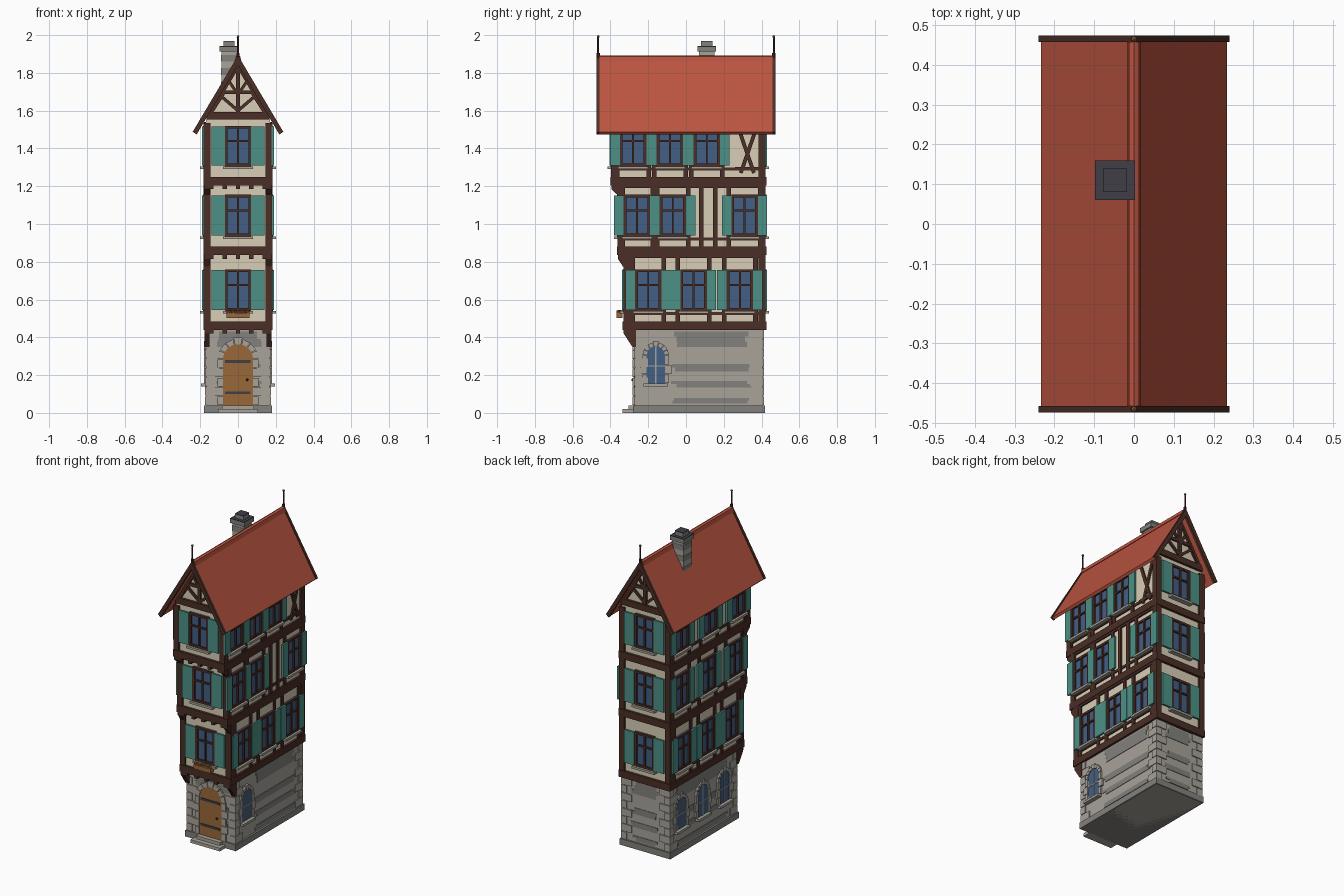
import bpy, bmesh, math, random
from mathutils import Matrix, Vector

if "Cube" in bpy.data.objects:
    bpy.data.objects.remove(bpy.data.objects["Cube"])
random.seed(4)

PALETTE = {"plaster": (216, 206, 182), "timber": (74, 46, 38), "shutter_teal": (76, 145, 134),
           "glass_blue": (66, 94, 132), "wood": (152, 104, 58), "stone_light": (168, 163, 154),
           "stone_dark": (130, 129, 124), "roof_tile": (186, 84, 64), "slate": (62, 62, 70),
           "leaf_green": (74, 112, 58)}
MATS = {}
for key, rgb in PALETTE.items():
    m = bpy.data.materials.new(key)
    m.diffuse_color = [((c / 255 + 0.055) / 1.055) ** 2.4 for c in rgb] + [1]
    m.use_nodes = True
    m.node_tree.nodes["Principled BSDF"].inputs["Base Color"].default_value = m.diffuse_color
    MATS[key] = m


def facade(side, plane):
    """Matrix turning (along wall, outwards, up) into world space."""
    u, out = {"front": ((1, 0), (0, -1)), "back": ((1, 0), (0, 1)),
              "right": ((0, 1), (1, 0)), "left": ((0, 1), (-1, 0))}[side]
    return Matrix(((u[0], out[0], 0, abs(out[0]) * plane), (u[1], out[1], 0, abs(out[1]) * plane),
                   (0, 0, 1, 0), (0, 0, 0, 1)))


class Part:
    """One named object of one colour, collected from prisms on any facade."""
    def __init__(self, name, mat):
        self.name, self.mat, self.bm = name, mat, bmesh.new()

    def prism(self, pts, d0, d1, M=Matrix()):
        a = [self.bm.verts.new(M @ Vector((u, d0, z))) for u, z in pts]
        b = [self.bm.verts.new(M @ Vector((u, d1, z))) for u, z in pts]
        n = len(pts)
        self.bm.faces.new(a)
        self.bm.faces.new(b[::-1])
        for i in range(n):
            self.bm.faces.new((a[i], b[i], b[(i + 1) % n], a[(i + 1) % n]))

    def box(self, u0, u1, z0, z1, d0, d1, M=Matrix()):
        self.prism([(u0, z0), (u1, z0), (u1, z1), (u0, z1)], d0, d1, M)

    def bar(self, p, q, w, d0, d1, M=Matrix()):
        p, q = Vector(p), Vector(q)
        t = (q - p).normalized() * w / 2
        s = Vector((-t.y, t.x))
        self.prism([p - s, q - s, q + s, p + s], d0, d1, M)

    def ball(self, loc, r):
        bmesh.ops.create_icosphere(self.bm, subdivisions=1, radius=r, matrix=Matrix.Translation(loc))

    def done(self):
        bmesh.ops.recalc_face_normals(self.bm, faces=self.bm.faces)
        me = bpy.data.meshes.new(self.name)
        self.bm.to_mesh(me)
        self.bm.free()
        me.materials.append(MATS[self.mat])
        ob = bpy.data.objects.new(self.name, me)
        bpy.context.collection.objects.link(ob)
        return ob


def arch(u, z0, zs, r, n=10):
    return [(u - r, z0), (u + r, z0)] + [(u + r * math.cos(math.pi * i / n), zs + r * math.sin(math.pi * i / n))
                                         for i in range(n + 1)]


P = {n: Part(n, m) for n, m in {
    "stone_base": "stone_light", "quoins": "stone_light", "stone_courses": "stone_dark", "plinth": "stone_dark",
    "steps": "stone_light", "arch_surrounds": "stone_light", "arched_glass": "glass_blue",
    "door": "wood", "door_iron": "slate", "plaster_walls": "plaster", "timber_frame": "timber",
    "jetty_brackets": "timber", "window_glass": "glass_blue", "window_frames": "timber", "window_sills": "stone_light",
    "shutters": "shutter_teal", "flower_box": "wood", "flower_leaves": "leaf_green", "flowers": "roof_tile",
    "roof": "roof_tile", "bargeboards": "timber", "finials": "timber", "finial_balls": "wood",
    "chimney": "stone_light", "chimney_bands": "stone_dark", "chimney_cap": "stone_dark",
    "chimney_cap_tops": "slate"}.items()}

# Stone ground floor, plinth and steps
P["stone_base"].box(-.168, .168, 0, .44, -.27, .406)
P["plinth"].box(-.18, .18, 0, .04, -.28, .418)
P["steps"].box(-.105, .105, 0, .02, -.335, -.27)
P["steps"].box(-.085, .085, 0, .04, -.305, -.27)
for i in range(8):  # corner stones, long and short in turn
    z0, z1 = .042 + i * .05, .088 + i * .05
    a, b = (.075, .04) if i % 2 else (.04, .075)
    for s in (-1, 1):
        for y, e in ((-.276, 1), (.413, -1)):
            x0, x1 = sorted((s * .175, s * (.175 - a)))
            y0, y1 = sorted((y, y + e * b))
            P["quoins"].box(x0, x1, z0, z1, y0, y1)

WALLS = {"front": (-.27, -.12, .12), "back": (.406, -.1, .1), "right": (.168, -.19, .34), "left": (-.168, -.19, .34)}
for side, (plane, u0, u1) in WALLS.items():  # darker courses with ragged ends
    M = facade(side, plane)
    for z0, z1 in ((.35, .43), (.22, .26), (.135, .17), (.05, .08)):
        rows = 3 if z1 - z0 > .06 else 2
        for k in range(rows):
            h = (z1 - z0) / rows
            lo = u0 + random.uniform(0, .035) + (.11 if side == "right" else 0)
            P["stone_courses"].box(lo, u1 - random.uniform(-.01, .035), z0 + k * h, z0 + k * h + h, -.005, .003, M)


def surround(M, u, z0, zs, r, w):
    S = P["arch_surrounds"]
    for i in range(7):  # voussoirs
        a0, a1 = math.pi * (i + .04) / 7, math.pi * (i + .96) / 7
        rr = r + w + (.008 if i == 3 else 0)
        S.prism([(u + q * math.cos(a), zs + q * math.sin(a)) for q, a in ((r, a0), (rr, a0), (rr, a1), (r, a1))],
                -.005, .012, M)
    n = max(2, round((zs - z0) / .05))
    for i in range(n):  # jamb stones
        h, ww = (zs - z0) / n, w + (.014 if i % 2 else 0)
        for s in (-1, 1):
            a, b = sorted((u + s * r, u + s * (r + ww)))
            S.box(a, b, z0 + i * h + .002, z0 + i * h + h - .002, -.005, .012, M)


for side, us in (("right", (-.16,)), ("left", (-.14, .08, .30))):
    M = facade(side, WALLS[side][0])
    for u in us:
        P["arched_glass"].prism(arch(u, .155, .305, .048), -.005, .006, M)
        surround(M, u, .155, .305, .048, .022)
        P["arch_surrounds"].box(u - .003, u + .003, .155, .35, 0, .009, M)
        P["arch_surrounds"].box(u - .048, u + .048, .245, .251, 0, .009, M)
        P["window_sills"].box(u - .065, u + .065, .14, .155, 0, .027, M)

# Arched door with iron straps and knob
M = facade("front", -.27)
P["door"].prism(arch(0, .04, .285, .08, 14), -.005, .007, M)
surround(M, 0, .04, .285, .08, .028)
for z in (.1, .265):
    P["door_iron"].box(-.07, .065, z, z + .014, 0, .011, M)
P["door_iron"].ball((.048, -.283, .175), .008)


def window(M, u, z0, z1, sw):
    h = z1 - z0
    P["window_glass"].box(u - .065, u + .065, z0, z1, -.005, .006, M)
    F = P["window_frames"]
    for a, b in ((-.07, -.055), (-.005, .005), (.055, .07)):
        F.box(u + a, u + b, z0, z1, 0, .016, M)
    for a, b in ((z0, z0 + .014), (z0 + h * .6, z0 + h * .6 + .01), (z1 - .014, z1)):
        F.box(u - .07, u + .07, a, b, 0, .0155, M)
    P["window_sills"].box(u - .08, u + .08, z0 - .014, z0, 0, .03, M)
    for s in (-1, 1):
        a, b = sorted((u + s * .07, u + s * (.07 + sw)))
        P["shutters"].box(a, b, z0 + .004, z1 - .004, .008, .02, M)


# Three timber-framed storeys, each stepping forward
FLOORS = [(.44, .835, -.32, .54, .76, (-.20, .04, .285), (-.20, .04, .285)),
          (.835, 1.205, -.35, .935, 1.155, (-.26, -.07, .31), (-.24, .03, .30)),
          (1.205, 1.56, -.385, 1.305, 1.52, (-.28, -.085, .11), (-.27, .015, .30))]
T = P["timber_frame"]
BACK = .41
for k, (z0, z1, yf, w0, w1, right, left) in enumerate(FLOORS):
    P["plaster_walls"].box(-.17, .17, z0, z1, yf, BACK)
    T.box(-.183, .183, z0, z0 + .045, yf - .016, BACK + .016)      # sill beam all round
    for s in (-1, 1):
        for a, b in ((yf - .012, yf + .026), (BACK - .026, BACK + .012)):
            x0, x1 = sorted((s * .145, s * .182))
            T.box(x0, x1, z0, min(z1, 1.535), a, b)                # corner posts
    for side, plane in (("front", yf), ("back", BACK)):
        window(facade(side, plane), 0, w0, w1, .07)
    for side, us in (("right", right), ("left", left)):
        M = facade(side, .17 if side == "right" else -.17)
        T.box(yf, BACK, w0 - .022, w0 - .006, -.005, .007, M)      # rail under windows
        T.box(yf, BACK, min(z1, 1.54) - .014, min(z1, 1.54), -.005, .009, M)
        for u in us:
            window(M, u, w0, w1, .05)
            for s in (-1, 1):
                T.bar((u + s * .083, z0), (u + s * .083, min(z1, 1.54)), .024, -.005, .008, M)
    # joist ends and corner brackets under the overhang
    back_y = (-.27, -.32, -.35)[k]
    for i in range(5):
        x = (i - 2) * .07
        P["jetty_brackets"].box(x - .011, x + .011, z0 - .02, z0 + .002, yf - .01, back_y + .01)
    for s in (-1, 1):
        M = facade("right", s * .165)
        h = (.09, .06, .05)[k]
        P["jetty_brackets"].prism([(back_y + .005, z0 - h), (back_y + .005, z0), (yf - .01, z0),
                                   (yf - .01, z0 - .02), (back_y - .014, z0 - h)], -.013, .013, M)

# Blank bays on the right: twin posts in the middle storey, crossed braces at the top
M = facade("right", .17)
for u in (.08, .155):
    T.box(u - .012, u + .012, .88, 1.2, -.005, .01, M)
for a, b in (((.27, 1.53), (.36, 1.27)), ((.38, 1.53), (.29, 1.27))):
    T.bar(a, b, .02, -.005, .009, M)
T.box(.26, .39, 1.285, 1.303, -.005, .009, M)

# Gables with king post, collar and braces
P["plaster_walls"].prism([(-.168, 1.55), (.168, 1.55), (0, 1.85)], -.385, BACK)
for side, plane in (("front", -.385), ("back", BACK)):
    M = facade(side, plane)
    T.box(-.165, .165, 1.553, 1.593, -.005, .015, M)
    T.box(-.011, .011, 1.59, 1.85, -.005, .012, M)
    T.box(-.095, .095, 1.687, 1.707, -.005, .011, M)
    for s in (-1, 1):
        T.bar((0, 1.60), (s * .105, 1.69), .017, -.005, .010, M)
        T.bar((s * .14, 1.59), (s * .075, 1.69), .014, -.005, .009, M)
        T.bar((s * .01, 1.70), (s * .05, 1.76), .016, -.005, .010, M)
        T.bar((s * .165, 1.56), (0, 1.842), .022, -.005, .013, M)

# Roof, ridge cap, bargeboards and finials
for s in (-1, 1):
    P["roof"].prism([(0, 1.885), (s * .234, 1.487), (s * .222, 1.475), (0, 1.85)], -.462, .462)
    for y in (-.465, .465):
        P["bargeboards"].prism([(0, 1.892), (s * .24, 1.488), (s * .219, 1.474), (0, 1.842)], y - .008, y + .008)
P["roof"].prism([(-.018, 1.862), (-.012, 1.887), (0, 1.893), (.012, 1.887), (.018, 1.862)], -.457, .457)
for y in (-.465, .465):
    for r, a, b in ((.005, 1.87, 1.99), (.009, 1.88, 1.905)):
        bmesh.ops.create_cone(P["finials"].bm, cap_ends=True, segments=8, radius1=r, radius2=r, depth=b - a,
                              matrix=Matrix.Translation((0, y, (a + b) / 2)))
    P["finial_balls"].ball((0, y, 1.992), .008)

# Chimney with banded shaft and slate-topped cap
P["chimney"].box(-.088, -.008, 1.65, 1.915, .07, .15)
for z in (1.72, 1.79, 1.86):
    P["chimney_bands"].box(-.09, -.006, z, z + .035, .068, .152)
P["chimney_cap"].box(-.098, .003, 1.912, 1.938, .06, .16)
P["chimney_cap"].box(-.078, -.018, 1.938, 1.966, .08, .14)
P["chimney_cap_tops"].box(-.098, .003, 1.938, 1.942, .06, .16)
P["chimney_cap_tops"].box(-.078, -.018, 1.966, 1.97, .08, .14)

# Flower box under the lowest front window
P["flower_box"].box(-.06, .06, .502, .53, -.368, -.335)
for i in range(9):
    x = (i - 4) * .013
    P["flower_leaves" if i % 2 else "flowers"].ball((x, -.352 + random.uniform(-.007, .007), .535), .011)

for part in P.values():
    part.done()
